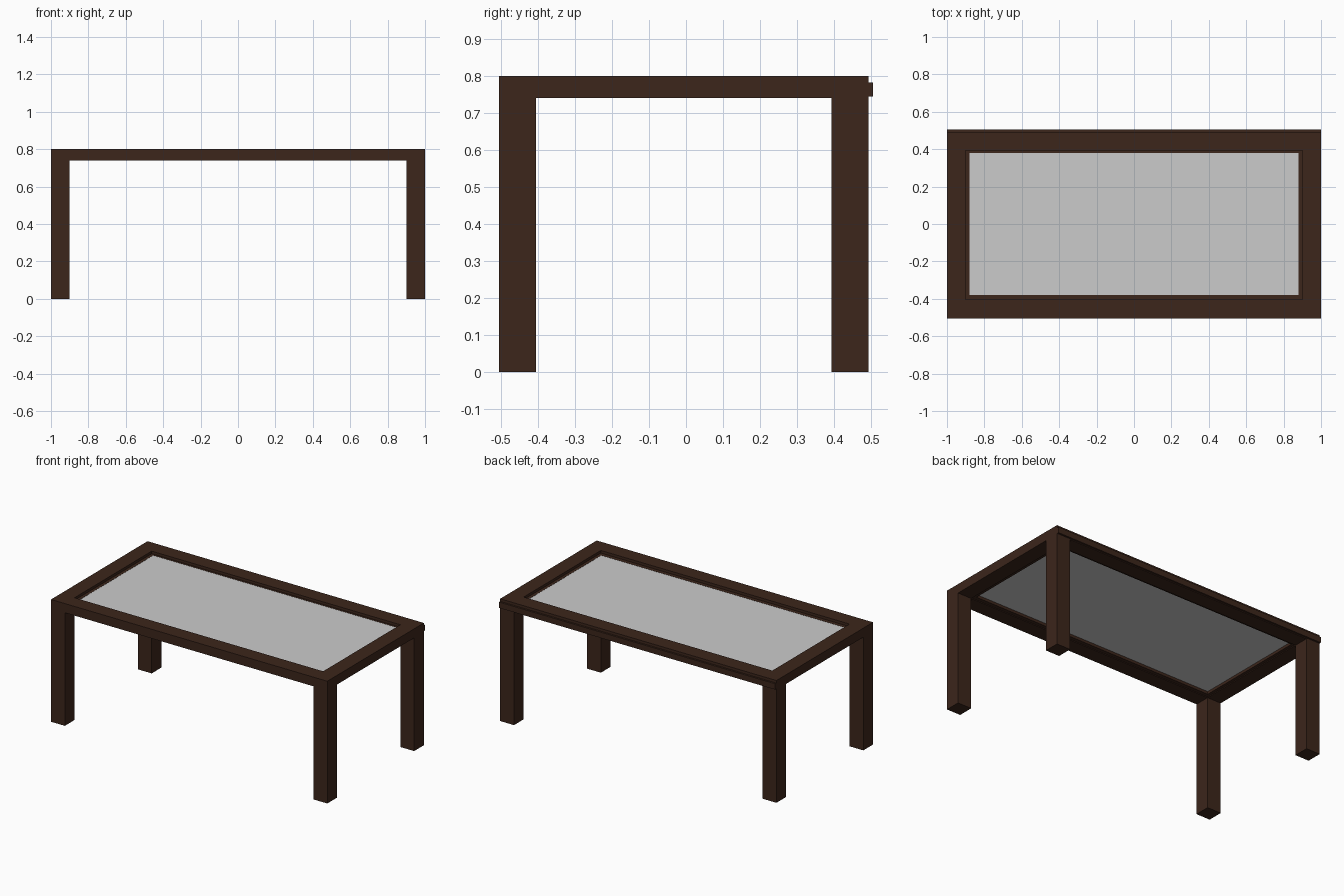
import bpy, bmesh

if "Cube" in bpy.data.objects:
    bpy.data.objects.remove(bpy.data.objects["Cube"])

wood = bpy.data.materials.new("dark_wood")
wood.diffuse_color = (0.045, 0.019, 0.011, 1)
wood.use_nodes = True
wood.node_tree.nodes["Principled BSDF"].inputs["Base Color"].default_value = wood.diffuse_color


def finish(name, bm, mat=None):
    bmesh.ops.recalc_face_normals(bm, faces=bm.faces)
    mesh = bpy.data.meshes.new(name)
    bm.to_mesh(mesh)
    bm.free()
    obj = bpy.data.objects.new(name, mesh)
    bpy.context.collection.objects.link(obj)
    if mat:
        mesh.materials.append(mat)
    return obj


def box(name, lo, hi, mat=None):
    bm = bmesh.new()
    bmesh.ops.create_cube(bm, size=1)
    for v in bm.verts:
        v.co = [hi[i] if v.co[i] > 0 else lo[i] for i in range(3)]
    return finish(name, bm, mat)


def frame(name, outer, inner, z0, z1, mat):
    """Mitred rectangular ring; outer and inner are (x0, x1, y0, y1)."""
    bm = bmesh.new()

    def loop(r, z):
        x0, x1, y0, y1 = r
        return [bm.verts.new((x, y, z)) for x, y in
                ((x0, y0), (x1, y0), (x1, y1), (x0, y1))]

    rings = [loop(outer, z0), loop(outer, z1), loop(inner, z1), loop(inner, z0)]
    for k in range(4):
        a, b = rings[k], rings[(k + 1) % 4]
        for i in range(4):
            j = (i + 1) % 4
            bm.faces.new((a[i], a[j], b[j], b[i]))
    return finish(name, bm, mat)


front, back = -0.505, 0.493
leg = 0.1
rail_z, top_z = 0.74, 0.80

# Legs
for xs, side in ((-1, "left"), (1, "right")):
    xa, xb = sorted((xs, xs * (1 - leg)))
    for ya, end in ((front, "front"), (back - leg, "back")):
        box(f"{end}_{side}_leg", (xa, ya, 0), (xb, ya + leg, rail_z), wood)

# Top frame
frame("top_frame", (-1, 1, front, back),
      (-0.9, 0.9, front + leg, back - leg), rail_z, top_z, wood)

# Lower ledge holding the panel, projecting slightly at the back
frame("panel_ledge", (-0.999, 0.999, -0.503, 0.505),
      (-0.88, 0.88, -0.38, 0.38), 0.745, 0.783, wood)

# Inset table panel
box("table_panel", (-0.88, -0.38, 0.763), (0.88, 0.38, 0.782))
